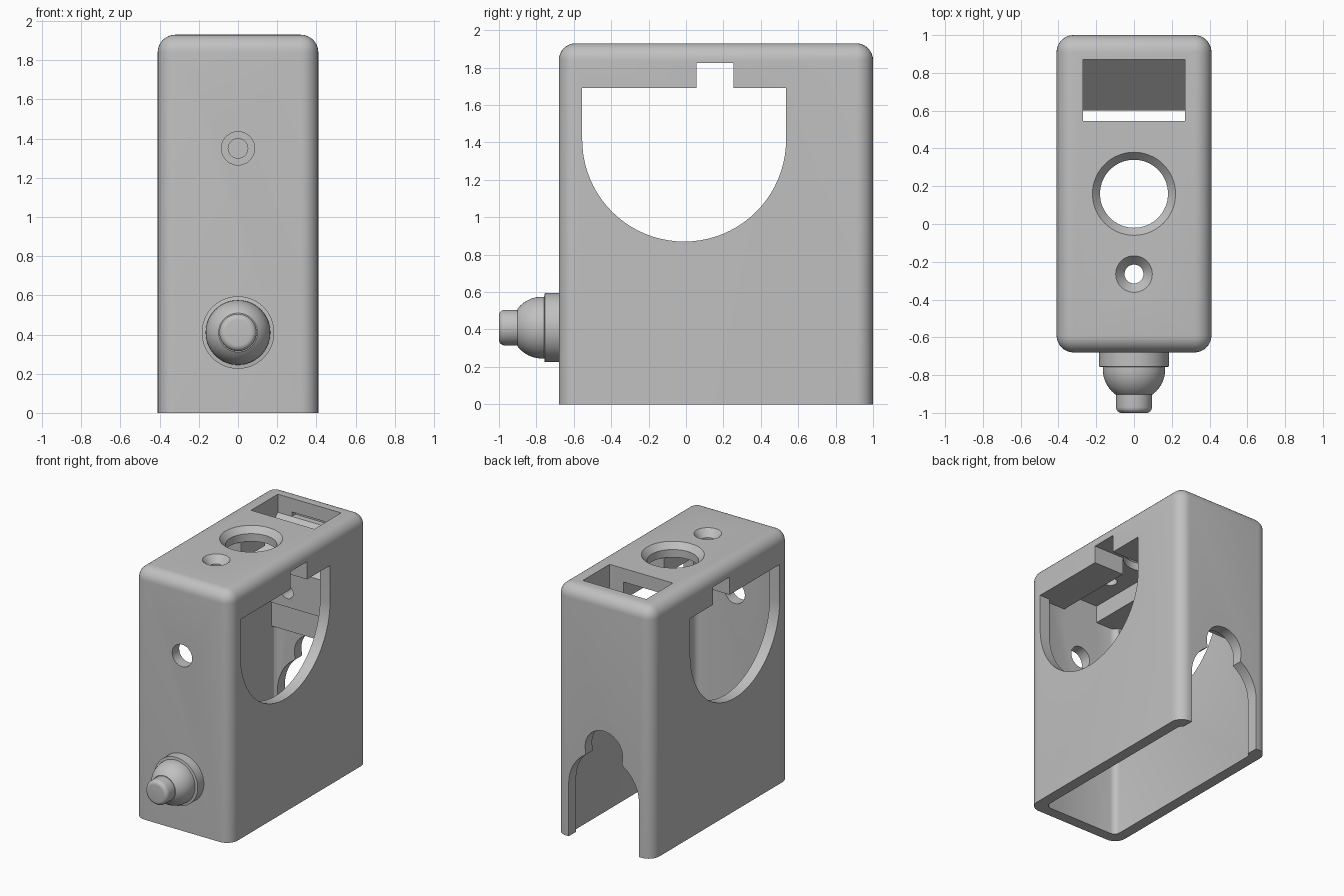
import bpy, bmesh, math
from mathutils import Matrix

cube = bpy.data.objects.get("Cube")
if cube:
    bpy.data.objects.remove(cube, do_unlink=True)

grey = bpy.data.materials.new("plain grey")
grey.use_nodes = True
grey.diffuse_color = (0.53, 0.53, 0.53, 1)
grey.node_tree.nodes["Principled BSDF"].inputs["Base Color"].default_value = (0.53, 0.53, 0.53, 1)


def finish(name, bm):
    bmesh.ops.recalc_face_normals(bm, faces=bm.faces)
    mesh = bpy.data.meshes.new(name)
    bm.to_mesh(mesh)
    bm.free()
    mesh.materials.append(grey)
    obj = bpy.data.objects.new(name, mesh)
    bpy.context.collection.objects.link(obj)
    return obj


def box(name, lo, hi, radius=0, segments=1, round_top=False):
    """Box between two corners, with rounded upright (and top) edges."""
    bm = bmesh.new()
    bmesh.ops.create_cube(bm, size=1)
    for v in bm.verts:
        v.co = [a + (b - a) * (c + 0.5) for a, b, c in zip(lo, hi, v.co)]
    if radius:
        edges = [e for e in bm.edges
                 if abs(e.verts[0].co.z - e.verts[1].co.z) > 0.1
                 or (round_top and min(v.co.z for v in e.verts) > hi[2] - 0.01)]
        bmesh.ops.bevel(bm, geom=edges, offset=radius, segments=segments,
                        profile=0.5, affect='EDGES')
    return finish(name, bm)


def extrude(name, points, place, offset):
    """Flat outline extruded along an offset; place maps (a, b) to 3D."""
    bm = bmesh.new()
    face = bm.faces.new([bm.verts.new(place(a, b)) for a, b in points])
    made = bmesh.ops.extrude_face_region(bm, geom=[face])
    bmesh.ops.translate(bm, vec=offset,
                        verts=[g for g in made["geom"] if isinstance(g, bmesh.types.BMVert)])
    return finish(name, bm)


def lathe(name, profile, matrix, steps=64):
    """Closed solid turned from (radius, height) points, poles capped."""
    bm = bmesh.new()
    rings = [[bm.verts.new((r * math.cos(math.tau * i / steps),
                            r * math.sin(math.tau * i / steps), h))
              for i in range(steps)] for r, h in profile]
    for low, high in zip(rings, rings[1:]):
        for i in range(steps):
            j = (i + 1) % steps
            bm.faces.new((low[i], low[j], high[j], high[i]))
    bm.faces.new(rings[0])
    bm.faces.new(rings[-1])
    bm.transform(matrix)
    return finish(name, bm)


def arc(cx, cy, r, start, end, n):
    return [(cx + r * math.cos(math.radians(start + (end - start) * i / n)),
             cy + r * math.sin(math.radians(start + (end - start) * i / n)))
            for i in range(n + 1)]


def cut(target, *cutters):
    for c in cutters:
        mod = target.modifiers.new(c.name, 'BOOLEAN')
        mod.operation = 'DIFFERENCE'
        mod.solver = 'EXACT'
        mod.object = c
    bpy.context.view_layer.objects.active = target
    for mod in list(target.modifiers):
        bpy.ops.object.modifier_apply(modifier=mod.name)
    for c in cutters:
        bpy.data.objects.remove(c, do_unlink=True)


def smooth(obj):
    bpy.ops.object.select_all(action='DESELECT')
    obj.select_set(True)
    bpy.context.view_layer.objects.active = obj
    bpy.ops.object.shade_smooth_by_angle(angle=math.radians(30))


def facing_front(y, z):
    """Turns the lathe axis to point out of the front."""
    return Matrix.Translation((0, y, z)) @ Matrix.Rotation(math.radians(90), 4, 'X')


# Rounded housing, open below
housing = box("housing", (-0.41, -0.68, 0), (0.41, 1, 1.93), 0.09, 8, True)

# Hollow, with a narrow channel between the two roof rails
cavity = box("cavity", (-0.325, -0.595, -0.2), (0.325, 0.915, 1.69), 0.045, 3)
channel = box("channel", (-0.15, -0.595, 1.5), (0.15, 0.915, 1.825))

# Round-bottomed window with a notch, through both sides
outline = arc(-0.01, 1.415, 0.545, 180, 360, 40)
outline += [(0.535, 1.69), (0.255, 1.69), (0.255, 1.826),
            (0.055, 1.826), (0.055, 1.69), (-0.555, 1.69)]
window = extrude("window", outline, lambda a, b: (-0.6, a, b), (1.2, 0, 0))

# Stepped arch opening in the back
shoulder = math.degrees(math.acos(0.155 / 0.30))
arch = [(0.30, -0.1)] + arc(0, 0.41, 0.30, 0, shoulder, 12)
arch += arc(0, 0.73, 0.16, -14, 194, 28)
arch += arc(0, 0.41, 0.30, 180 - shoulder, 180, 12) + [(-0.30, -0.1)]
arch_cut = extrude("arch_cut", arch, lambda a, b: (a, 0.8, b), (0, 0.4, 0))

# Countersunk roof holes, slot and front hole
big_hole = lathe("big_hole", [(0.18, 1.5), (0.18, 1.885), (0.22, 1.93), (0.22, 2)],
                 Matrix.Translation((0, 0.16, 0)))
small_hole = lathe("small_hole", [(0.05, 1.7), (0.05, 1.875), (0.097, 1.93), (0.097, 2)],
                   Matrix.Translation((0, -0.265, 0)), 40)
slot = box("slot", (-0.27, 0.545, 1.6), (0.27, 0.87, 2))
front_hole = lathe("front_hole", [(0.085, 0), (0.085, 0.4)], facing_front(-0.45, 1.35), 40)
cut(housing, cavity, channel, window, arch_cut, big_hole, small_hole, slot, front_hole)
smooth(housing)

# Sloping block under the slot, joined to a thicker back wall
section = [(0.95, 0.9), (0.87, 0.9), (0.87, 1.235), (0.6, 1.235),
           (0.6, 1.52), (0.87, 1.79), (0.95, 1.79)]
ramp = extrude("ramp_block", section, lambda a, b: (-0.35, a, b), (0.7, 0, 0))
cut(ramp, lathe("screw_hole", [(0.05, 0), (0.05, 0.4)], facing_front(0.8, 1.35), 32))
smooth(ramp)

# Stepped round plug on the front
profile = [(0.185, -0.03), (0.185, 0.075), (0.165, 0.078)]
profile += arc(0, 0.09, 0.165, 0, 53, 12)
profile += [(0.095, 0.222)] + arc(0.065, 0.29, 0.03, 0, 90, 6)
smooth(lathe("front_plug", profile, facing_front(-0.68, 0.41)))
